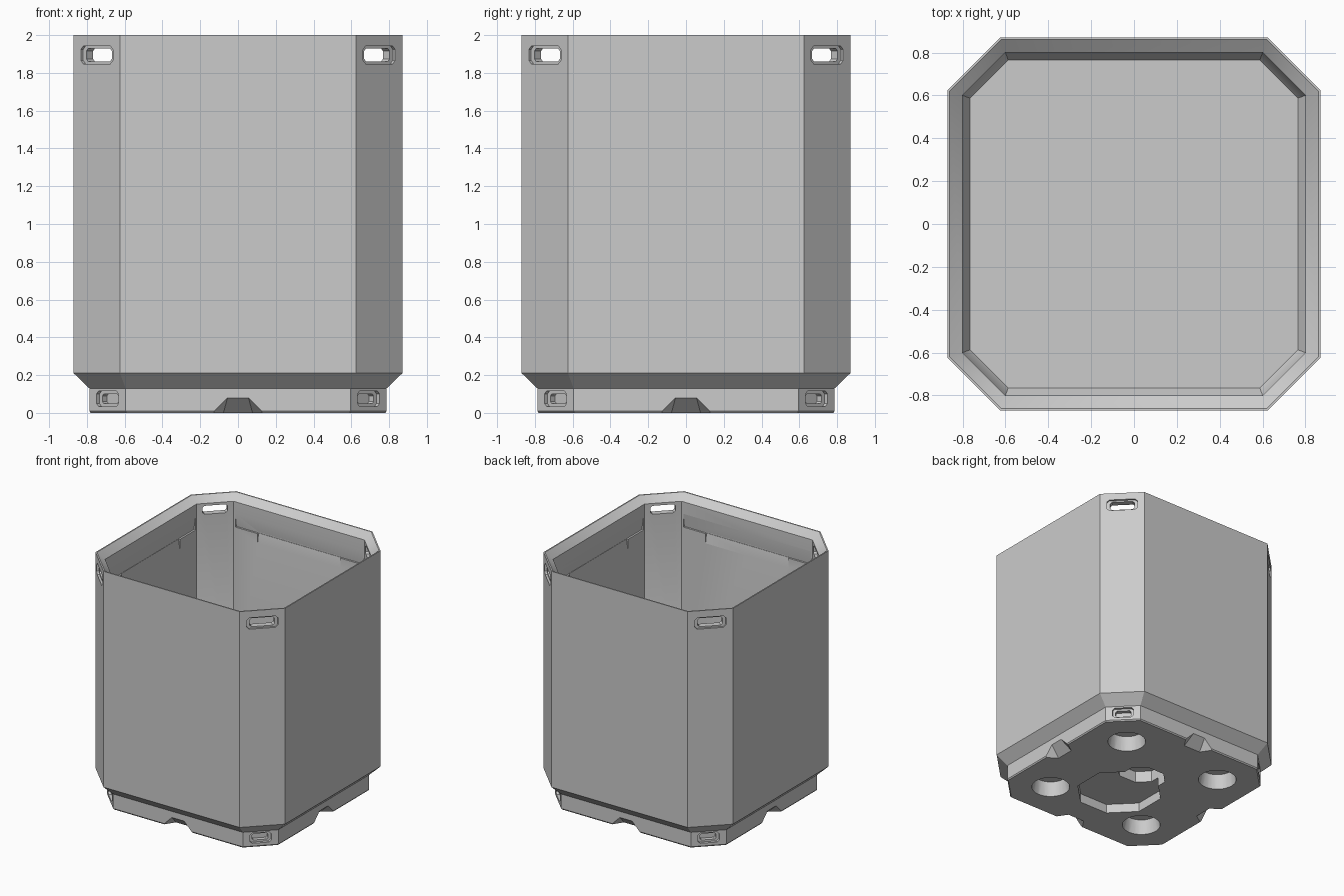
import bpy, bmesh, math
from mathutils import Matrix, Vector

cube = bpy.data.objects.get("Cube")
if cube:
    bpy.data.objects.remove(cube, do_unlink=True)

grey = bpy.data.materials.new("light_grey_plastic")
grey.use_nodes = True
grey.diffuse_color = (0.6, 0.6, 0.6, 1)
grey.node_tree.nodes["Principled BSDF"].inputs["Base Color"].default_value = (0.6, 0.6, 0.6, 1)


def make_object(name, bm):
    bmesh.ops.recalc_face_normals(bm, faces=bm.faces[:])
    mesh = bpy.data.meshes.new(name)
    bm.to_mesh(mesh)
    bm.free()
    mesh.materials.append(grey)
    obj = bpy.data.objects.new(name, mesh)
    bpy.context.collection.objects.link(obj)
    return obj


def octagon(a, c, b=None, d=None):
    """Rectangle a by b with cut corners, as half sizes."""
    b = a if b is None else b
    d = c if d is None else d
    return [(a, -d), (a, d), (c, b), (-c, b), (-a, d), (-a, -d), (-c, -b), (c, -b)]


# Bin body: one closed shell, outside upward, over the rim, inside down to the floor
rings = [(.78, .59, 0), (.787, .595, .01), (.787, .595, .13), (.87, .625, .21),
         (.87, .625, 2), (.86, .62, 2), (.80, .60, 1.95), (.80, .60, .30),
         (.765, .587, .24)]
bm = bmesh.new()
loops = [[bm.verts.new((x, y, z)) for x, y in octagon(a, c)] for a, c, z in rings]
for low, high in zip(loops, loops[1:]):
    for i in range(8):
        j = (i + 1) % 8
        bm.faces.new((low[i], low[j], high[j], high[i]))
bm.faces.new(loops[0][::-1])
bm.faces.new(loops[-1])
body = make_object("stacking_bin", bm)
bpy.context.view_layer.objects.active = body


def cut(points, turn=0):
    """Cut the convex hull of the points, turned about z, out of the body."""
    bm = bmesh.new()
    spin = Matrix.Rotation(turn, 3, 'Z')
    for p in points:
        bm.verts.new(spin @ Vector(p))
    bmesh.ops.convex_hull(bm, input=bm.verts[:])
    cutter = make_object("cutter", bm)
    cutter.hide_render = True
    mod = body.modifiers.new("cut", 'BOOLEAN')
    mod.operation = 'DIFFERENCE'
    mod.solver = 'EXACT'
    mod.object = cutter
    bpy.ops.object.modifier_apply(modifier=mod.name)
    bpy.data.objects.remove(cutter, do_unlink=True)


def slot(half_w, half_h, z, near, far):
    """Horizontal slot with cut corners, running along +x."""
    r = half_h * 0.4
    outline = octagon(half_w, half_w - r, half_h, half_h - r)
    return [(x, t, z + h) for x in (near, far) for t, h in outline]


def disc(radius, z):
    steps = [math.tau * i / 32 for i in range(32)]
    return [(.46 + radius * math.cos(s), .46 + radius * math.sin(s), z) for s in steps]


def groove(half_x, profile):
    return [(s * half_x, y, z) for s in (-1, 1) for y, z in profile]


for k in range(4):
    side = k * math.pi / 2
    corner = side + math.pi / 4
    # Through slots with a wider mouth at the top corners
    cut(slot(.095, .035, 1.895, .9, 1.1), corner)
    cut(slot(.12, .047, 1.895, 1.04, 1.1), corner)
    # Blind slots at the base corners
    cut(slot(.082, .042, .075, .955, 1.05), corner)
    cut(slot(.06, .026, .075, .92, 1.05), corner)
    # Sloping notch in the middle of each base edge
    cut([(s * x, y, z) for s in (-1, 1)
         for x, y, z in ((.16, .81, -.01), (.05, .81, .10), (.08, .69, -.01))], side)
    # Round sockets under the base
    cut(disc(.15, -.02) + disc(.13, .12), side)
    # Shallow groove under the rim, longer below between the corner supports
    cut(groove(.585, ((.78, 1.85), (.80, 1.85), (.815, 1.74), (.78, 1.74))), side)
    cut(groove(.38, ((.78, 1.75), (.814, 1.75), (.80, 1.66), (.78, 1.66))), side)

# Recess under the base, with a deeper octagonal well behind its middle
cut([(x, y - .18, z) for z in (-.02, .075) for x, y in octagon(.31, .13)])
cut([(x, y + .09, z) for z in (-.02, .17) for x, y in octagon(.17, .08)])

# Smooth the shallow bends and keep the corners crisp
for obj in bpy.context.selected_objects:
    obj.select_set(False)
body.select_set(True)
bpy.ops.object.shade_smooth_by_angle(angle=math.radians(30))
